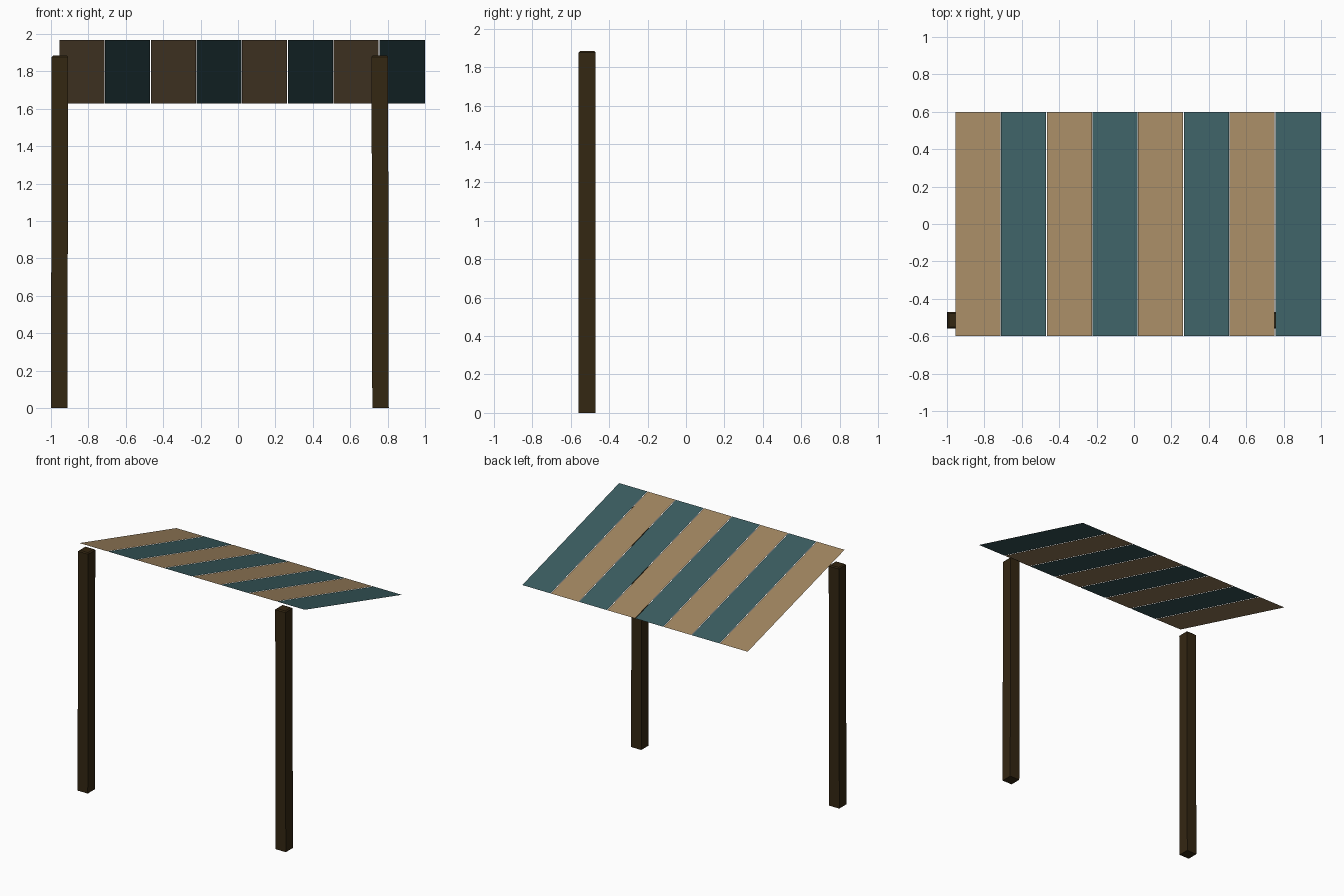
import bpy, bmesh

if "Cube" in bpy.data.objects:
    bpy.data.objects.remove(bpy.data.objects["Cube"])


def material(name, rgb):
    m = bpy.data.materials.new(name)
    m.diffuse_color = (*rgb, 1)
    m.use_nodes = True
    m.node_tree.nodes["Principled BSDF"].inputs["Base Color"].default_value = m.diffuse_color
    return m


TAN = material("tan cloth", (0.35, 0.235, 0.117))
TEAL = material("teal cloth", (0.043, 0.109, 0.119))
WOOD = material("dark wood", (0.034, 0.020, 0.006))


def add_object(name, bm, mat):
    me = bpy.data.meshes.new(name)
    bm.to_mesh(me)
    bm.free()
    me.materials.append(mat)
    ob = bpy.data.objects.new(name, me)
    bpy.context.collection.objects.link(ob)
    return ob


# Sloping awning made of eight flat cloth strips with hairline gaps
X0, PITCH, WIDTH = -0.955, 0.2444, 0.2405
Y, Z_FRONT, Z_BACK = 0.6, 1.968, 1.627
for i in range(8):
    a = X0 + i * PITCH
    b = a + WIDTH if i < 7 else 1.0
    bm = bmesh.new()
    corners = [(a, -Y, Z_FRONT), (b, -Y, Z_FRONT), (b, Y, Z_BACK), (a, Y, Z_BACK)]
    bm.faces.new([bm.verts.new(c) for c in corners])
    add_object(f"awning_strip_{i + 1}", bm, TEAL if i % 2 else TAN)


# Square posts, slightly leaning, with chamfered top edges
def post(name, x, lean):
    bm = bmesh.new()
    bmesh.ops.create_cube(bm, size=1)
    for v in bm.verts:
        top = v.co.z > 0
        v.co = (x + v.co.x * 0.088 + (lean if top else 0),
                -0.515 + v.co.y * 0.088, 1.885 if top else 0)
    rim = [e for e in bm.edges if all(v.co.z > 1 for v in e.verts)]
    bmesh.ops.bevel(bm, geom=rim, offset=0.008, segments=1, affect='EDGES')
    bmesh.ops.recalc_face_normals(bm, faces=bm.faces)
    add_object(name, bm, WOOD)


post("left_post", -0.956, 0.004)
post("right_post", 0.762, -0.004)
